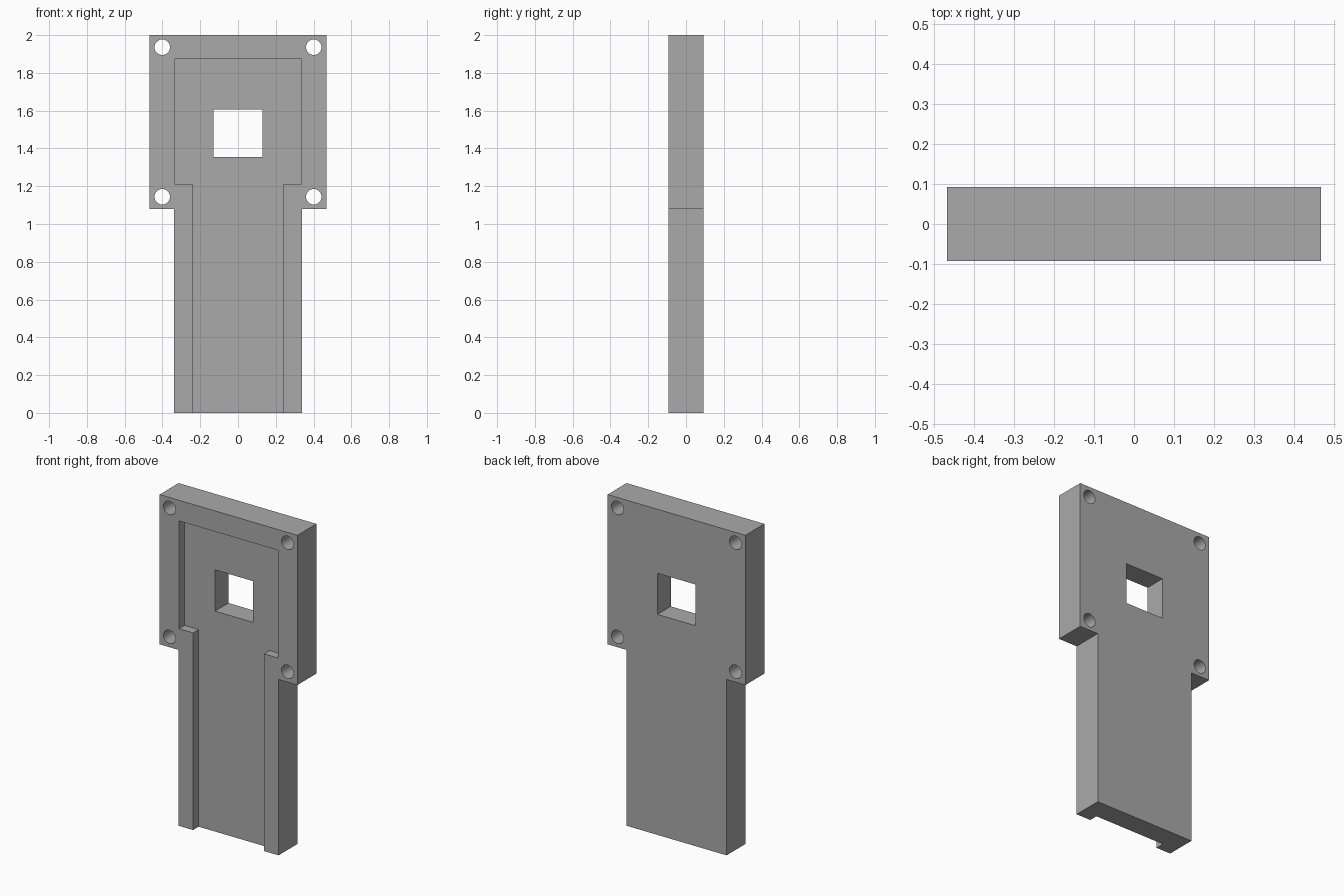
import bpy, bmesh, math
from mathutils import Matrix, Vector

cube = bpy.data.objects.get("Cube")
if cube:
    bpy.data.objects.remove(cube, do_unlink=True)

HALF_DEPTH = 0.092
RECESS_FLOOR = -0.038

grey = bpy.data.materials.new("plain_grey")
grey.use_nodes = True
colour = (0.4, 0.4, 0.4, 1)
grey.diffuse_color = colour
grey.node_tree.nodes["Principled BSDF"].inputs["Base Color"].default_value = colour


def new_object(name, bm):
    bmesh.ops.recalc_face_normals(bm, faces=bm.faces)
    mesh = bpy.data.meshes.new(name)
    bm.to_mesh(mesh)
    bm.free()
    mesh.materials.append(grey)
    obj = bpy.data.objects.new(name, mesh)
    bpy.context.collection.objects.link(obj)
    return obj


def extruded(name, half_profile, y0, y1):
    """Mirror an (x, z) half outline across x = 0 and extrude it along y."""
    outline = half_profile + [(-x, z) for x, z in reversed(half_profile)]
    bm = bmesh.new()
    face = bm.faces.new([bm.verts.new((x, y0, z)) for x, z in outline])
    side = bmesh.ops.extrude_face_region(bm, geom=[face])["geom"]
    verts = [v for v in side if isinstance(v, bmesh.types.BMVert)]
    bmesh.ops.translate(bm, verts=verts, vec=Vector((0, y1 - y0, 0)))
    return new_object(name, bm)


def cylinder(name, x, z, radius):
    bm = bmesh.new()
    place = Matrix.Translation((x, 0, z)) @ Matrix.Rotation(math.pi / 2, 4, "X")
    bmesh.ops.create_cone(bm, cap_ends=True, segments=48, radius1=radius,
                          radius2=radius, depth=0.6, matrix=place)
    return new_object(name, bm)


# Plate: wide head on a narrower stem
plate = extruded("cover_plate", [(0.34, 0), (0.34, 1.08), (0.468, 1.08), (0.468, 2)],
                 -HALF_DEPTH, HALF_DEPTH)

# Front recess running out of the bottom, and the square window
cutters = [
    extruded("recess_cutter", [(0.241, -0.1), (0.241, 1.211), (0.336, 1.211), (0.336, 1.873)],
             -0.3, RECESS_FLOOR),
    extruded("window_cutter", [(0.13, 1.354), (0.13, 1.607)], -0.3, 0.3),
]

# Four screw holes in the head corners
for x in (-0.401, 0.401):
    for z in (1.144, 1.936):
        cutters.append(cylinder("screw_hole_cutter", x, z, 0.041))

bpy.ops.object.select_all(action="DESELECT")
plate.select_set(True)
bpy.context.view_layer.objects.active = plate
for cutter in cutters:
    cutter.hide_render = True
    cut = plate.modifiers.new("cut", "BOOLEAN")
    cut.operation = "DIFFERENCE"
    cut.solver = "EXACT"
    cut.object = cutter
    bpy.ops.object.modifier_apply(modifier=cut.name)
    bpy.data.objects.remove(cutter, do_unlink=True)

bpy.ops.object.shade_smooth_by_angle(angle=math.radians(30))
